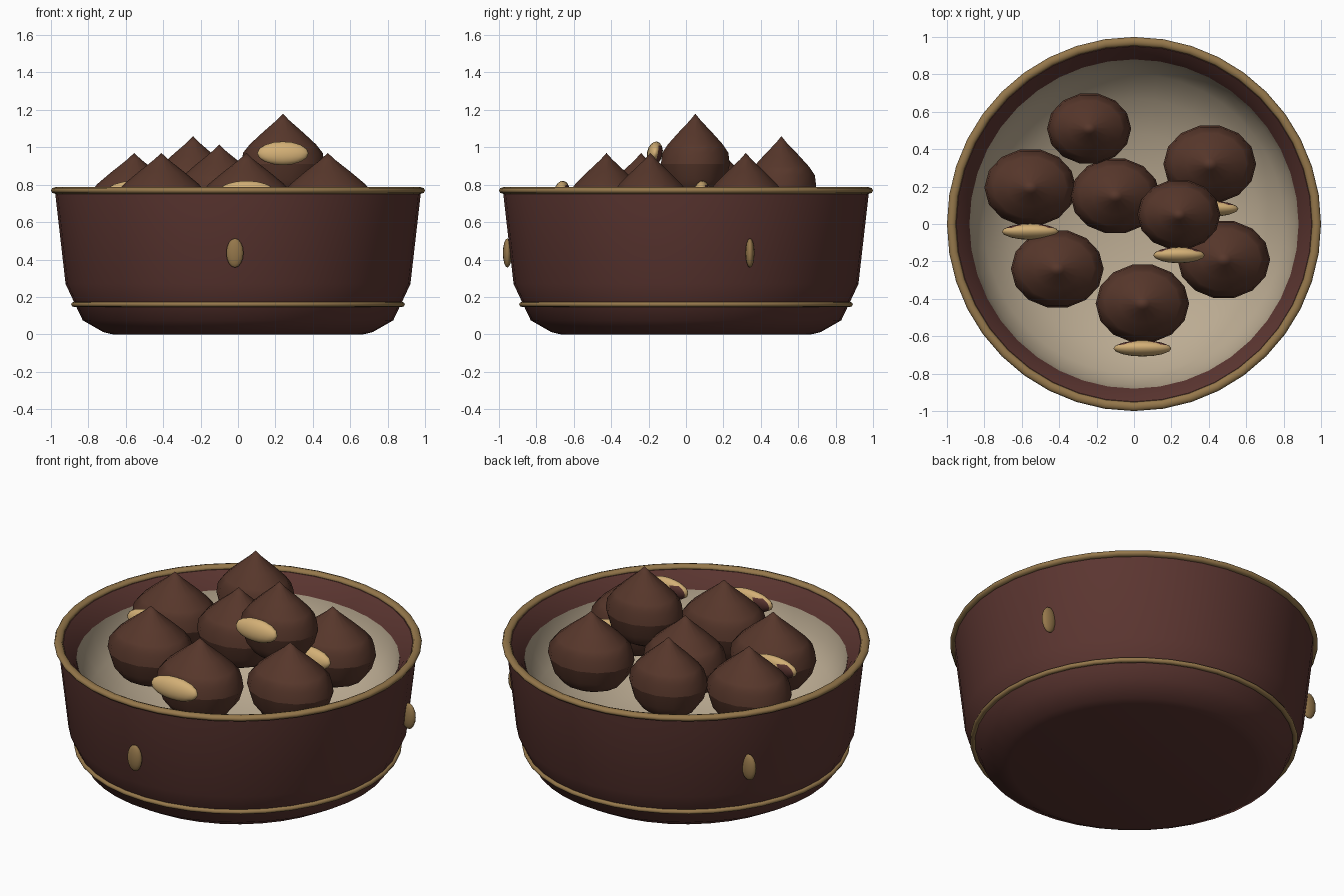
import bpy, bmesh, math

if "Cube" in bpy.data.objects:
    bpy.data.objects.remove(bpy.data.objects["Cube"])


def material(name, rgb):
    m = bpy.data.materials.new(name)
    m.diffuse_color = (*rgb, 1)
    m.use_nodes = True
    m.node_tree.nodes["Principled BSDF"].inputs["Base Color"].default_value = m.diffuse_color
    return m


CLAY = material("red_brown_clay", (0.105, 0.036, 0.030))
GOLD = material("dull_gold", (0.30, 0.185, 0.07))
CREAM = material("cream_lining", (0.50, 0.41, 0.29))
SHELL = material("chestnut_shell", (0.095, 0.038, 0.024))
PALE = material("pale_scar", (0.65, 0.43, 0.18))


def finish(ob, mats, angle=40):
    for m in mats:
        ob.data.materials.append(m)
    bpy.ops.object.select_all(action='DESELECT')
    ob.select_set(True)
    bpy.context.view_layer.objects.active = ob
    bpy.ops.object.shade_smooth_by_angle(angle=math.radians(angle))
    return ob


def lathe(name, profile, segs, mat, angle=40, flip=False):
    """Spin an (r, z) profile round z; points with r = 0 become poles."""
    bm = bmesh.new()
    rings = []
    for r, z in profile:
        n = 1 if r == 0 else segs
        rings.append([bm.verts.new((r * math.cos(2 * math.pi * i / segs),
                                    r * math.sin(2 * math.pi * i / segs), z)) for i in range(n)])
    for a, b in zip(rings, rings[1:]):
        for i in range(segs):
            j = (i + 1) % segs
            quad = [a[i % len(a)], a[j % len(a)], b[j % len(b)], b[i % len(b)]]
            face = bm.faces.new(list(dict.fromkeys(quad)))
            if flip:
                face.normal_flip()
    me = bpy.data.meshes.new(name)
    bm.to_mesh(me)
    bm.free()
    ob = bpy.data.objects.new(name, me)
    bpy.context.collection.objects.link(ob)
    return finish(ob, [mat], angle)


def ring(name, r, z, tube, height, mat):
    bpy.ops.mesh.primitive_torus_add(major_radius=r, minor_radius=tube, major_segments=40,
                                     minor_segments=8, location=(0, 0, z))
    ob = bpy.context.object
    ob.name = name
    ob.scale.z = height / tube
    return finish(ob, [mat], 60)


def ellipsoid(name, loc, radii, mats, tilt=0):
    bpy.ops.mesh.primitive_uv_sphere_add(segments=16, ring_count=8, radius=1, location=loc)
    ob = bpy.context.object
    ob.name = name
    ob.scale = radii
    ob.rotation_euler.x = tilt
    return finish(ob, mats)


# Bowl: outside wall, lip and the upper inside wall
lathe("bowl", [(0, 0.01), (0.67, 0), (0.72, 0.012), (0.83, 0.075), (0.88, 0.18),
               (0.922, 0.27), (0.978, 0.76), (0.95, 0.765), (0.91, 0.72), (0.88, 0.67)], 40, CLAY)
# Concave cream lining
lathe("lining", [(0, 0.20), (0.25, 0.215), (0.48, 0.27), (0.67, 0.36), (0.80, 0.48),
                 (0.86, 0.58), (0.88, 0.675)], 40, CREAM)
# Gold trim
ring("rim", 0.976, 0.769, 0.024, 0.018, GOLD)
ring("lower_band", 0.876, 0.16, 0.016, 0.014, GOLD)
for i, deg in enumerate((-91, 21, 146)):
    a = math.radians(deg)
    ellipsoid(f"wall_stud_{i}", (0.955 * math.cos(a), 0.955 * math.sin(a), 0.435),
              (0.046, 0.024, 0.078), [GOLD])

# Chestnuts: x, y, tip height, half width, has a pale scar
NUT = [(0, -0.22), (0.35, -0.21), (0.68, -0.175), (0.9, -0.11), (1, -0.03),
       (0.96, 0.03), (0.8, 0.075), (0.5, 0.137), (0.15, 0.205), (0, 0.24)]
nuts = [(-0.24, 0.51, 1.06, 0.225, False), (-0.555, 0.195, 0.97, 0.245, True),
        (-0.10, 0.15, 1.015, 0.24, False), (0.405, 0.32, 0.97, 0.248, True),
        (0.48, -0.19, 0.97, 0.248, False), (-0.41, -0.24, 0.97, 0.248, False),
        (0.045, -0.425, 0.97, 0.25, True), (0.24, 0.05, 1.18, 0.222, True)]
for i, (x, y, tip, w, scar) in enumerate(nuts):
    ob = lathe(f"chestnut_{i}", NUT, 14, SHELL, 50)
    ob.location = (x, y, tip - 0.24)
    ob.scale = (w, w * 0.85, 1)
    if scar:
        s = ellipsoid(f"chestnut_scar_{i}", (x, y - w * 0.85 - 0.028, tip - 0.212),
                      (w * 0.62, 0.042, 0.064), [PALE, CLAY], -0.2)
        # dark patches on the hidden back of the scar
        for p in s.data.polygons:
            c = p.center
            if c.y > 0.2 and 0.25 < abs(c.x) < 0.8 and abs(c.z) < 0.8:
                p.material_index = 1
